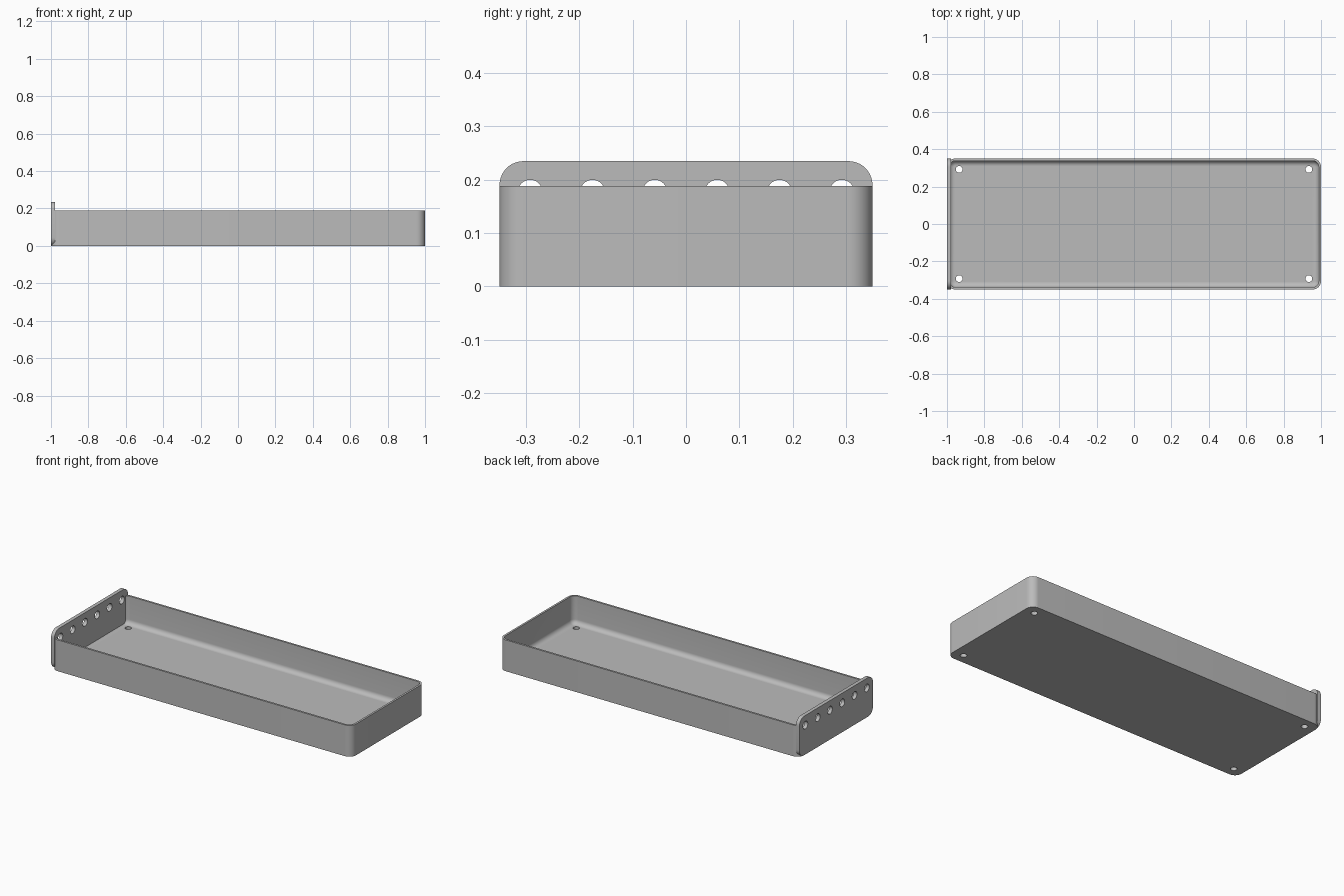
import bpy, bmesh, math
from mathutils import Matrix

if "Cube" in bpy.data.objects:
    bpy.data.objects.remove(bpy.data.objects["Cube"])

HALF_X, HALF_Y, RIM = 1.0, 0.35, 0.188
CORNER, WALL, FLOOR, FILLET = 0.045, 0.012, 0.02, 0.028

grey = bpy.data.materials.new("light_grey")
grey.use_nodes = True
colour = (0.5, 0.5, 0.5, 1)
grey.diffuse_color = colour
grey.node_tree.nodes["Principled BSDF"].inputs["Base Color"].default_value = colour


def rounded_rect(a, b, r, steps=10):
    """Outline of a rectangle with half sizes a, b and corner radius r."""
    pts = []
    for q, (sx, sy) in enumerate([(1, 1), (-1, 1), (-1, -1), (1, -1)]):
        for i in range(steps + 1):
            t = math.pi / 2 * (q + i / steps)
            pts.append((sx * (a - r) + r * math.cos(t), sy * (b - r) + r * math.sin(t)))
    return pts


def loft(name, rings):
    """Solid skinned through equal-length rings, capped at both ends."""
    bm = bmesh.new()
    loops = [[bm.verts.new(p) for p in ring] for ring in rings]
    for low, high in zip(loops, loops[1:]):
        for i in range(len(low)):
            j = (i + 1) % len(low)
            bm.faces.new((low[i], low[j], high[j], high[i]))
    bm.faces.new(loops[0][::-1])
    bm.faces.new(loops[-1])
    bmesh.ops.recalc_face_normals(bm, faces=bm.faces)
    return finish(name, bm)


def finish(name, bm):
    mesh = bpy.data.meshes.new(name)
    bm.to_mesh(mesh)
    bm.free()
    mesh.materials.append(grey)
    obj = bpy.data.objects.new(name, mesh)
    bpy.context.collection.objects.link(obj)
    return obj


def combine(target, tool, operation):
    """Apply a boolean and remove the tool object."""
    mod = target.modifiers.new("boolean", "BOOLEAN")
    mod.object, mod.operation, mod.solver = tool, operation, "EXACT"
    bpy.context.view_layer.objects.active = target
    bpy.ops.object.modifier_apply(modifier=mod.name)
    bpy.data.objects.remove(tool)


# Tray: outer wall, rim, inner wall, rounded inner floor edge
def tray_ring(inset, z):
    return [(x, y, z) for x, y in
            rounded_rect(HALF_X - inset, HALF_Y - inset, CORNER - inset)]


rings = [tray_ring(0, 0), tray_ring(0, RIM), tray_ring(WALL, RIM)]
for k in range(9):
    t = math.pi / 2 * k / 8
    rings.append(tray_ring(WALL + FILLET * (1 - math.cos(t)),
                           FLOOR + FILLET * (1 - math.sin(t))))
tray = loft("tray_with_end_plate", rings)

# Taller end plate with rounded corners
PLATE_H, PLATE_T = 0.235, 0.022
outline = rounded_rect(HALF_Y, PLATE_H / 2, CORNER)
plate = loft("end_plate", [[(x, y, z + PLATE_H / 2) for y, z in outline]
                           for x in (-HALF_X, -HALF_X + PLATE_T)])
combine(tray, plate, "UNION")

# Holes: a row across the end plate and one in each floor corner
bm = bmesh.new()


def hole(matrix, r):
    bmesh.ops.create_cone(bm, cap_ends=True, segments=32, radius1=r, radius2=r,
                          depth=0.1, matrix=matrix)


for i in range(6):
    place = Matrix.Translation((-HALF_X, (i - 2.5) * 0.117, 0.177))
    hole(place @ Matrix.Rotation(math.pi / 2, 4, "Y"), 0.023)
for x in (-0.935, 0.935):
    for y in (-0.292, 0.292):
        hole(Matrix.Translation((x, y, 0)), 0.018)
combine(tray, finish("hole_cutters", bm), "DIFFERENCE")

# Smooth the curves, keep the edges crisp
bpy.ops.object.select_all(action="DESELECT")
tray.select_set(True)
bpy.context.view_layer.objects.active = tray
bpy.ops.object.shade_smooth_by_angle(angle=math.radians(30))
